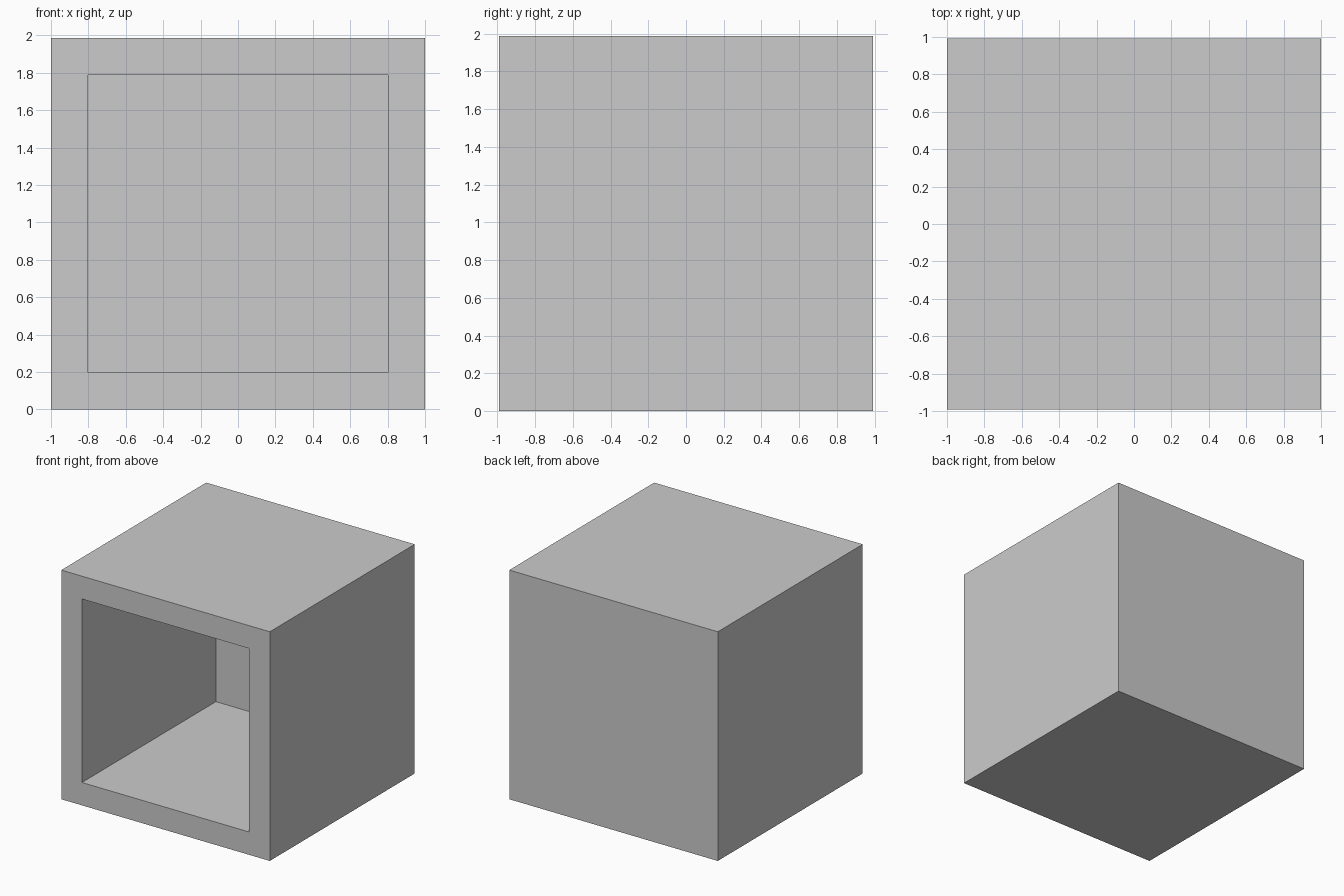
import bpy, bmesh
from mathutils import Matrix, Vector

if "Cube" in bpy.data.objects:
    bpy.data.objects.remove(bpy.data.objects["Cube"])

WIDTH, DEPTH, HEIGHT = 2.0, 1.985, 1.987
FRAME = 0.198       # border around the opening
BACK_WALL = 0.15    # thickness left behind the recess

# Outer block standing on the ground
bm = bmesh.new()
bmesh.ops.create_cube(bm, size=1, matrix=Matrix.Translation((0, 0, HEIGHT / 2))
                      @ Matrix.Diagonal((WIDTH, DEPTH, HEIGHT, 1)))
bm.normal_update()

# Inset the front face to make the frame, then push it back into a recess
front = min(bm.faces, key=lambda f: f.calc_center_median().y)
bmesh.ops.inset_region(bm, faces=[front], thickness=FRAME, use_even_offset=True)
result = bmesh.ops.extrude_discrete_faces(bm, faces=[front])
bmesh.ops.translate(bm, verts=result["faces"][0].verts[:],
                    vec=Vector((0, DEPTH - BACK_WALL, 0)))
bmesh.ops.recalc_face_normals(bm, faces=bm.faces[:])

mesh = bpy.data.meshes.new("open_box")
bm.to_mesh(mesh)
bm.free()
bpy.context.collection.objects.link(bpy.data.objects.new("open_box", mesh))
